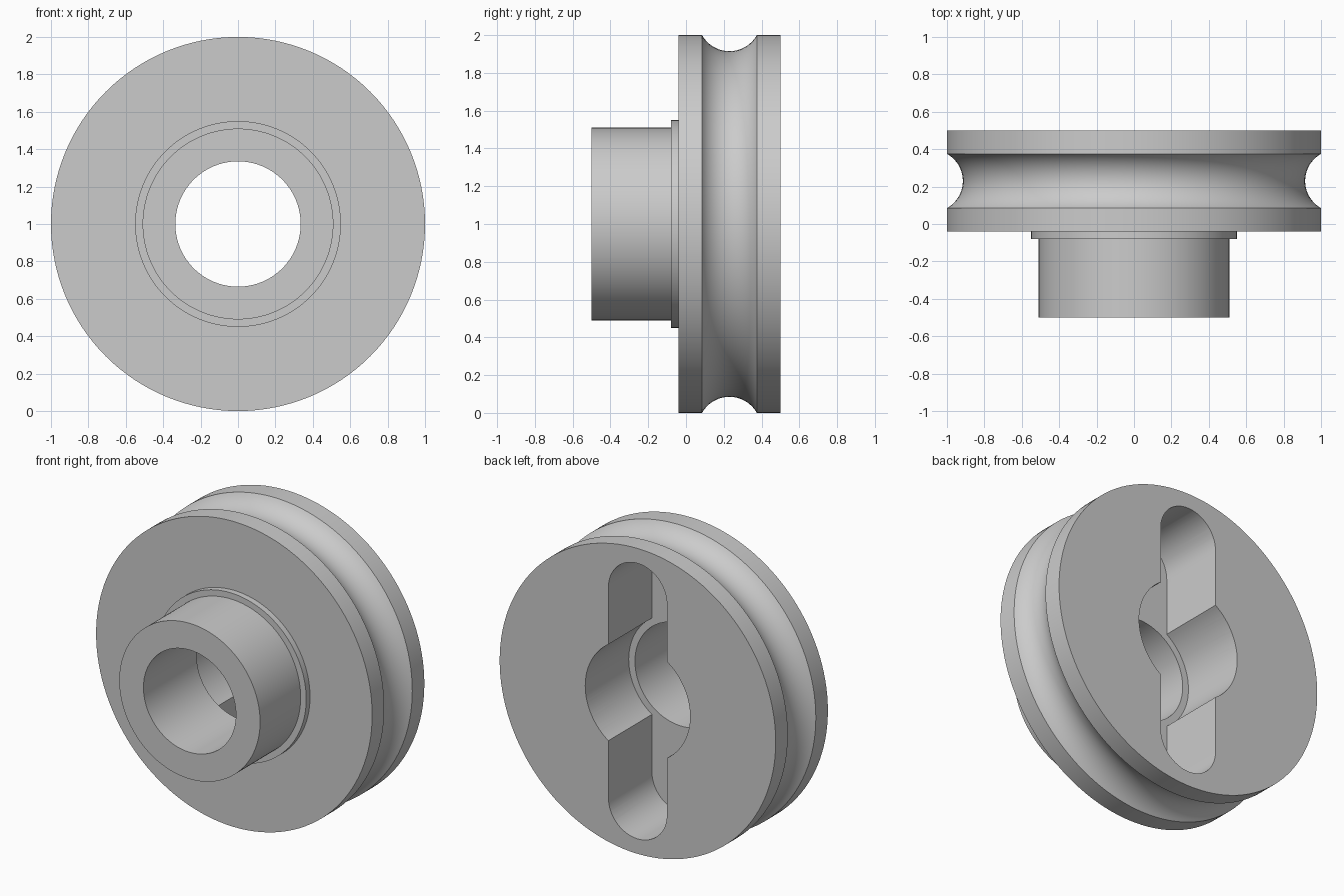
import bpy, bmesh, math
from mathutils import Matrix

if "Cube" in bpy.data.objects:
    bpy.data.objects.remove(bpy.data.objects["Cube"])

SEG = 128
CENTRE_Z = 1.0
BORE, COUNTERBORE, SLOT = 0.335, 0.38, 0.212   # radii / slot half width
SLOT_C, FLOOR_Y = 0.69, 0.05                   # slot arc centre, pocket floor

grey = bpy.data.materials.new("plain grey")
grey.diffuse_color = (0.6, 0.6, 0.6, 1)
grey.use_nodes = True
grey.node_tree.nodes["Principled BSDF"].inputs["Base Color"].default_value = grey.diffuse_color


def make_object(name, bm):
    bmesh.ops.recalc_face_normals(bm, faces=bm.faces)
    mesh = bpy.data.meshes.new(name)
    bm.to_mesh(mesh)
    bm.free()
    mesh.materials.append(grey)
    obj = bpy.data.objects.new(name, mesh)
    obj.location.z = CENTRE_Z
    bpy.context.collection.objects.link(obj)
    return obj


def arc(cx, cy, r, a0, a1, n):
    return [(cx + r * math.cos(a0 + (a1 - a0) * i / n),
             cy + r * math.sin(a0 + (a1 - a0) * i / n)) for i in range(n + 1)]


def revolve(name, profile):
    """Turn a closed (radius, y) profile around the y axis."""
    bm = bmesh.new()
    rings = []
    for i in range(SEG):
        a = 2 * math.pi * i / SEG
        rings.append([bm.verts.new((r * math.cos(a), y, r * math.sin(a))) for r, y in profile])
    n = len(profile)
    for i in range(SEG):
        p, q = rings[i], rings[(i + 1) % SEG]
        for j in range(n):
            k = (j + 1) % n
            bm.faces.new((p[j], p[k], q[k], q[j]))
    return make_object(name, bm)


# Rope groove: circular arc sunk into the rim
g0, g1, depth = 0.085, 0.375, 0.085
half = (g1 - g0) / 2
gr = (half ** 2 + depth ** 2) / (2 * depth)
ga = math.asin(half / gr)
groove = arc(1 - depth + gr, (g0 + g1) / 2, gr, math.pi + ga, math.pi - ga, 20)

# Grooved wheel with stepped collar, hub and through bore
profile = [(BORE, -0.5), (0.51, -0.5), (0.51, -0.08), (0.55, -0.08), (0.55, -0.04),
           (1, -0.04)] + groove + [(1, 0.5), (BORE, 0.5)]
wheel = revolve("grooved_wheel", profile)

# Cutter: counterbore crossed by a vertical round-ended slot
t = math.asin(SLOT / COUNTERBORE)
upper = arc(0, SLOT_C, SLOT, 0, math.pi, 32)
left = arc(0, 0, COUNTERBORE, math.pi / 2 + t, 3 * math.pi / 2 - t, 32)
half_outline = upper + left
outline = half_outline + [(-x, -z) for x, z in half_outline]
bm = bmesh.new()
face = bm.faces.new([bm.verts.new((x, FLOOR_Y, z)) for x, z in outline])
ext = bmesh.ops.extrude_face_region(bm, geom=[face])
bmesh.ops.translate(bm, vec=(0, 0.6, 0),
                    verts=[v for v in ext["geom"] if isinstance(v, bmesh.types.BMVert)])
cutter = make_object("slot_cutter", bm)
cutter.hide_render = True

# Cut the pocket, then remove the helper
mod = wheel.modifiers.new("pocket", "BOOLEAN")
mod.operation, mod.solver, mod.object = "DIFFERENCE", "EXACT", cutter
bpy.context.view_layer.objects.active = wheel
wheel.select_set(True)
cutter.select_set(False)
bpy.ops.object.modifier_apply(modifier=mod.name)
bpy.data.objects.remove(cutter)
bpy.ops.object.shade_smooth_by_angle(angle=math.radians(30))
